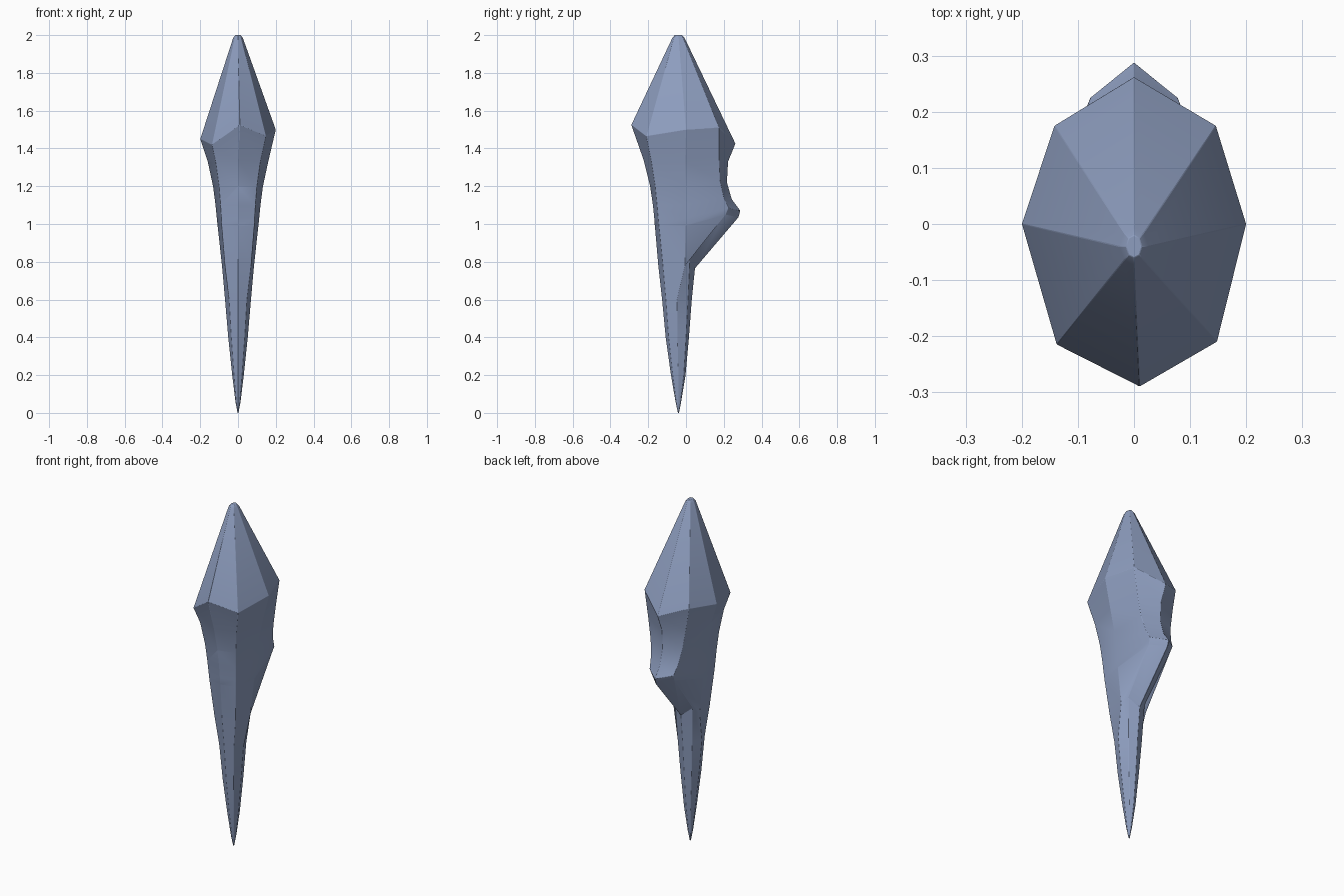
import bpy, bmesh

if "Cube" in bpy.data.objects:
    bpy.data.objects.remove(bpy.data.objects["Cube"])

# One flat slate-blue colour
mat = bpy.data.materials.new("slate blue")
mat.diffuse_color = (0.27, 0.34, 0.52, 1)
mat.use_nodes = True
mat.node_tree.nodes["Principled BSDF"].inputs["Base Color"].default_value = mat.diffuse_color


def mirrored(front, fore, side, rear, back):
    """Eight-sided ring: front (y,z), fore corner (x,y,z), side (x,z), rear corner (x,y,z), back (y,z)."""
    f, b = (0, *front), (0, *back)
    half = [fore, (side[0], -0.005, side[1]), rear]
    return [f] + half + [b] + [(-x, y, z) for x, y, z in reversed(half)]


def stem(z, w, yf, yb):
    """Plain octagonal section of the spike."""
    m, h = (yf + yb) / 2, (yb - yf) / 2
    half = [(0.68 * w, m - 0.74 * h, z), (w, m, z), (0.68 * w, m + 0.74 * h, z)]
    return [(0, yf, z)] + half + [(0, yb, z)] + [(-x, y, z) for x, y, z in reversed(half)]


# Uneven, wide crown ring
crown = [(0.01, -0.29, 1.525), (0.148, -0.21, 1.465), (0.2, 0, 1.5), (0.146, 0.175, 1.51),
         (0, 0.262, 1.425), (-0.142, 0.175, 1.475), (-0.2, 0, 1.45), (-0.138, -0.215, 1.42)]

rings = [
    stem(2.0, 0.014, -0.06, -0.02),
    stem(1.985, 0.026, -0.073, -0.007),
    crown,
    # concave neck
    mirrored((-0.225, 1.34), (0.118, -0.183, 1.33), (0.16, 1.33), (0.122, 0.175, 1.35), (0.223, 1.33)),
    mirrored((-0.19, 1.2), (0.1, -0.163, 1.2), (0.132, 1.2), (0.103, 0.18, 1.23), (0.217, 1.22)),
    # rear hook
    mirrored((-0.175, 1.1), (0.092, -0.153, 1.1), (0.119, 1.1), (0.088, 0.2, 1.14), (0.243, 1.13)),
    mirrored((-0.168, 1.03), (0.088, -0.147, 1.03), (0.112, 1.03), (0.078, 0.225, 1.085), (0.288, 1.07)),
    mirrored((-0.165, 0.99), (0.086, -0.143, 0.99), (0.108, 0.99), (0.072, 0.21, 1.05), (0.278, 1.035)),
    mirrored((-0.147, 0.78), (0.069, -0.122, 0.78), (0.085, 0.78), (0.056, 0.02, 0.81), (0.048, 0.765)),
    # tapering spike
    stem(0.6, 0.069, -0.127, 0.031),
    stem(0.4, 0.052, -0.108, 0.016),
    stem(0.2, 0.031, -0.08, -0.002),
    stem(0.06, 0.014, -0.056, -0.025),
    stem(0.0, 0.003, -0.043, -0.037),
]

# Loft the rings into the spike
bm = bmesh.new()
loops = [[bm.verts.new(p) for p in r] for r in rings]
for a, b in zip(loops, loops[1:]):
    for i in range(8):
        j = (i + 1) % 8
        bm.faces.new((a[i], b[i], b[j], a[j]))
bm.faces.new(loops[0])
bm.faces.new(loops[-1][::-1])
bmesh.ops.recalc_face_normals(bm, faces=bm.faces[:])
mesh = bpy.data.meshes.new("crystal_spike")
bm.to_mesh(mesh)
bm.free()
mesh.materials.append(mat)
spike = bpy.data.objects.new("crystal_spike", mesh)
bpy.context.collection.objects.link(spike)

# Slightly worn edges
bev = spike.modifiers.new("worn_edges", "BEVEL")
bev.width = 0.004
bev.segments = 1
bev.limit_method = 'ANGLE'
bev.angle_limit = 0.5

bpy.context.view_layer.objects.active = spike
spike.select_set(True)
bpy.ops.object.shade_smooth_by_angle(angle=0.4)
